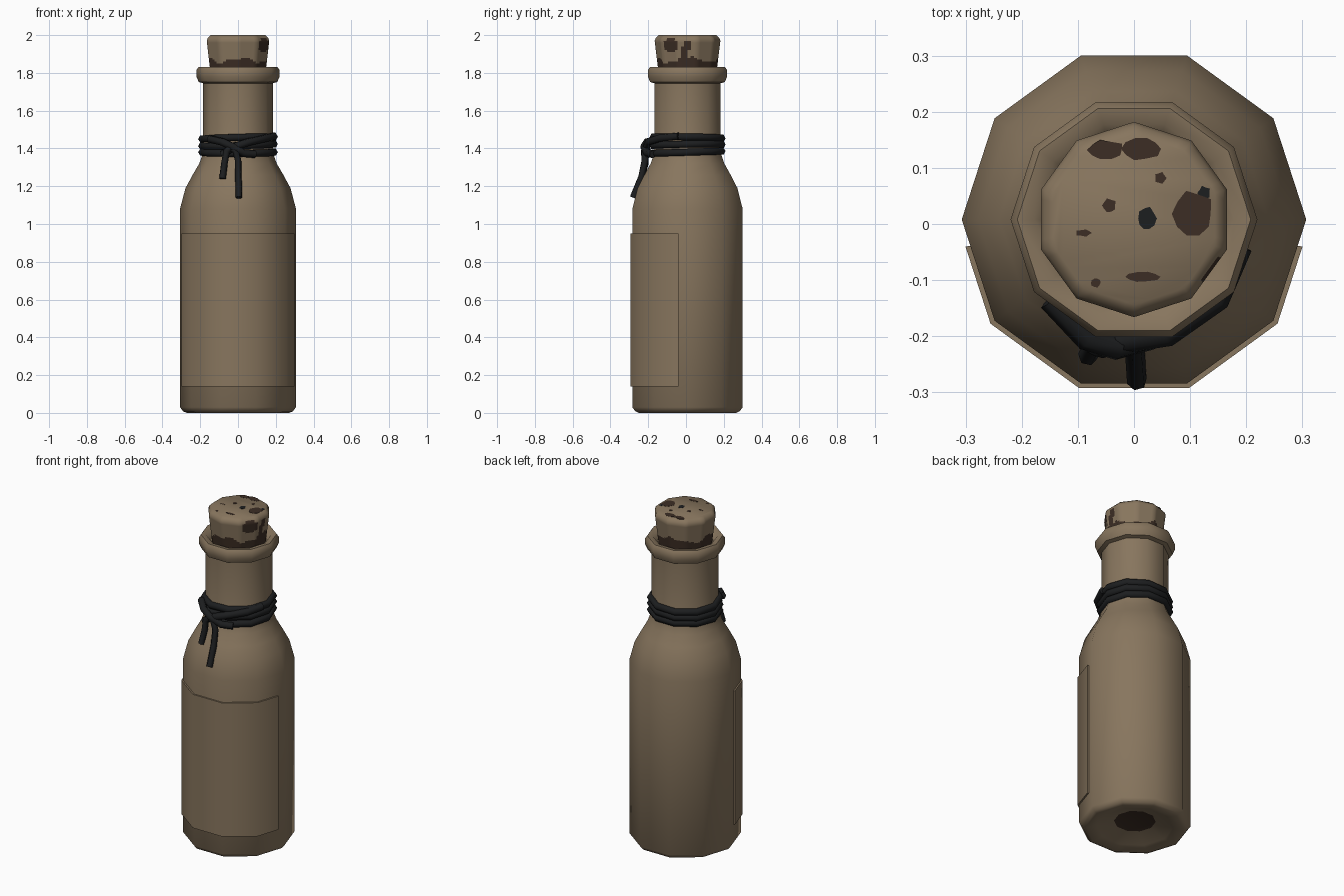
import bpy, bmesh, math
from math import sin, cos, pi, radians

if "Cube" in bpy.data.objects:
    bpy.data.objects.remove(bpy.data.objects["Cube"])

CY = 0.008  # the body axis sits slightly behind the origin


def material(name, rgb):
    m = bpy.data.materials.new(name)
    m.diffuse_color = (*rgb, 1)
    m.use_nodes = True
    m.node_tree.nodes["Principled BSDF"].inputs["Base Color"].default_value = m.diffuse_color
    return m


TAN = material("tan", (0.245, 0.180, 0.112))
BROWN = material("dark_brown", (0.046, 0.027, 0.018))
BLACK = material("black_cord", (0.012, 0.013, 0.014))


def finish(bm, name, mats, angle=40):
    bmesh.ops.recalc_face_normals(bm, faces=bm.faces[:])
    me = bpy.data.meshes.new(name)
    bm.to_mesh(me)
    bm.free()
    ob = bpy.data.objects.new(name, me)
    bpy.context.collection.objects.link(ob)
    for m in mats:
        me.materials.append(m)
    if angle:
        bpy.ops.object.select_all(action='DESELECT')
        ob.select_set(True)
        bpy.context.view_layer.objects.active = ob
        bpy.ops.object.shade_smooth_by_angle(angle=radians(angle))
    return ob


def decagon_point(r, t, start=0.0):
    """Point on a ten-sided outline; t counts sides, fractions lie along a side."""
    k = math.floor(t)
    f = t - k
    a, b = (start + pi / 5 * k), (start + pi / 5 * (k + 1))
    return (r * (cos(a) * (1 - f) + cos(b) * f),
            r * (sin(a) * (1 - f) + sin(b) * f) + CY)


def lathe(profile, per_side=1, start=0.0):
    """Ten-sided lathe of (radius, z) pairs, capped at both ends."""
    bm = bmesh.new()
    n = 10 * per_side
    rings = []
    for r, z in profile:
        rings.append([bm.verts.new((*decagon_point(r, i / per_side, start), z)) for i in range(n)])
    for lo, hi in zip(rings, rings[1:]):
        for i in range(n):
            bm.faces.new((lo[i], lo[(i + 1) % n], hi[(i + 1) % n], hi[i]))
    bm.faces.new(rings[0])
    bm.faces.new(rings[-1])
    return bm


# Bottle: dark hollow under the base, body, shoulder, neck and rolled lip
bm = lathe([(0.115, 0.05), (0.21, 0.015), (0.27, 0.0), (0.29, 0.008), (0.307, 0.03),
            (0.307, 1.08), (0.278, 1.19), (0.24, 1.26), (0.205, 1.32), (0.184, 1.38),
            (0.184, 1.745), (0.208, 1.752), (0.22, 1.78), (0.22, 1.815),
            (0.208, 1.832), (0.178, 1.828), (0.155, 1.80)])
for f in bm.faces:
    if len(f.verts) == 10 and f.calc_center_median().z < 0.1:
        f.material_index = 1
finish(bm, "bottle", [TAN, BROWN], 50)

# Label: thin sheet wrapped round the front half
bm = bmesh.new()
ts = [5.26, 6, 7, 8, 9, 9.74]
rows = [[[bm.verts.new((*decagon_point(r, t), z)) for t in ts] for z in (0.14, 0.95)]
        for r in (0.316, 0.306)]
(ob_, ot), (ib, it) = rows
for i in range(5):
    for a, b in ((ob_, ot), (ot, it), (it, ib), (ib, ob_)):
        bm.faces.new((a[i], a[i + 1], b[i + 1], b[i]))
for i in (0, 5):
    bm.faces.new((ob_[i], ot[i], it[i], ib[i]))
finish(bm, "label", [TAN])

# Cork: finely divided sides so stains can be chosen by position
zs = [1.79 + 0.01 * i for i in range(19)]
profile = [(0.152 + 0.022 * (z - 1.79) / 0.18, z) for z in zs] + [(0.168, 1.985), (0.152, 2.0)]
bm = lathe(profile, per_side=6, start=pi / 2)


def stained(c):
    a = math.atan2(c.y - CY, c.x)
    if c.z < 1.868 + 0.012 * sin(4 * a + 1) + 0.007 * sin(9 * a):
        return True
    if c.x > 0.1:  # spots on the right side
        return (((c.y + 0.08) / 0.042) ** 2 + ((c.z - 1.945) / 0.036) ** 2 < 1
                or (abs(c.y - 0.0 - (c.z - 1.93) * 0.3) < 0.02 and c.z < 1.975))
    return False


for f in bm.faces:
    if len(f.verts) == 4 and stained(f.calc_center_median()):
        f.material_index = 1
finish(bm, "cork", [TAN, BROWN], 50)


# Stains on the cork top: very thin plates (x, y, half width, half depth)
def stains(name, mat, spots):
    bm = bmesh.new()
    for x, y, w, d in spots:
        ring = []
        for i in range(10):
            a = 2 * pi * i / 10
            k = 1 + 0.14 * sin(3 * i + 40 * x)
            ring.append((x + w * k * cos(a), y + d * k * sin(a)))
        lo = [bm.verts.new((*p, 1.998)) for p in ring]
        hi = [bm.verts.new((*p, 2.001)) for p in ring]
        bm.faces.new(lo)
        bm.faces.new(hi)
        for i in range(10):
            j = (i + 1) % 10
            bm.faces.new((lo[i], lo[j], hi[j], hi[i]))
    finish(bm, name, [mat], 0)


stains("cork_top_stains", BROWN, [(0.105, 0.018, 0.036, 0.04), (-0.05, 0.132, 0.032, 0.017),
                                  (0.012, 0.134, 0.034, 0.02), (-0.044, 0.033, 0.012, 0.012),
                                  (0.047, 0.082, 0.01, 0.01), (0.015, -0.094, 0.03, 0.009),
                                  (-0.09, -0.016, 0.014, 0.006), (-0.068, -0.105, 0.009, 0.008)])
stains("cork_top_dark_spots", BLACK, [(0.023, 0.01, 0.016, 0.02), (0.125, 0.055, 0.011, 0.012)])


# Cord: tubes along polylines
def cord(name, points, cyclic=False, r=0.021):
    cu = bpy.data.curves.new(name, 'CURVE')
    cu.dimensions = '3D'
    cu.bevel_depth = r
    cu.bevel_resolution = 1
    cu.use_fill_caps = True
    sp = cu.splines.new('POLY')
    sp.points.add(len(points) - 1)
    for p, co in zip(sp.points, points):
        p.co = (*co, 1)
    sp.use_cyclic_u = cyclic
    cu.materials.append(BLACK)
    ob = bpy.data.objects.new(name, cu)
    bpy.context.collection.objects.link(ob)


for n, z in enumerate((1.38, 1.418, 1.456)):
    cord("cord_wrap_%d" % (n + 1),
         [(*decagon_point(0.19, i), z + 0.006 * sin(i * pi / 5 + n)) for i in range(10)], True)

# Crossing strand, knot and two hanging ends at the front
cord("cord_crossing", [(0.19, -0.04, 1.465), (0.15, -0.135, 1.455), (0.06, -0.198, 1.435),
                       (-0.03, -0.212, 1.405), (-0.085, -0.2, 1.365)])
cord("cord_knot", [(-0.15, -0.135, 1.45), (-0.085, -0.205, 1.435), (-0.03, -0.222, 1.41),
                   (0.03, -0.205, 1.375), (0.09, -0.175, 1.37)])
cord("cord_end_short", [(-0.03, -0.212, 1.42), (-0.06, -0.222, 1.385), (-0.072, -0.215, 1.32),
                        (-0.082, -0.235, 1.24)], r=0.018)
cord("cord_end_long", [(-0.05, -0.21, 1.405), (-0.015, -0.218, 1.39), (0.0, -0.217, 1.34),
                       (0.002, -0.235, 1.25), (0.005, -0.28, 1.14)], r=0.018)
